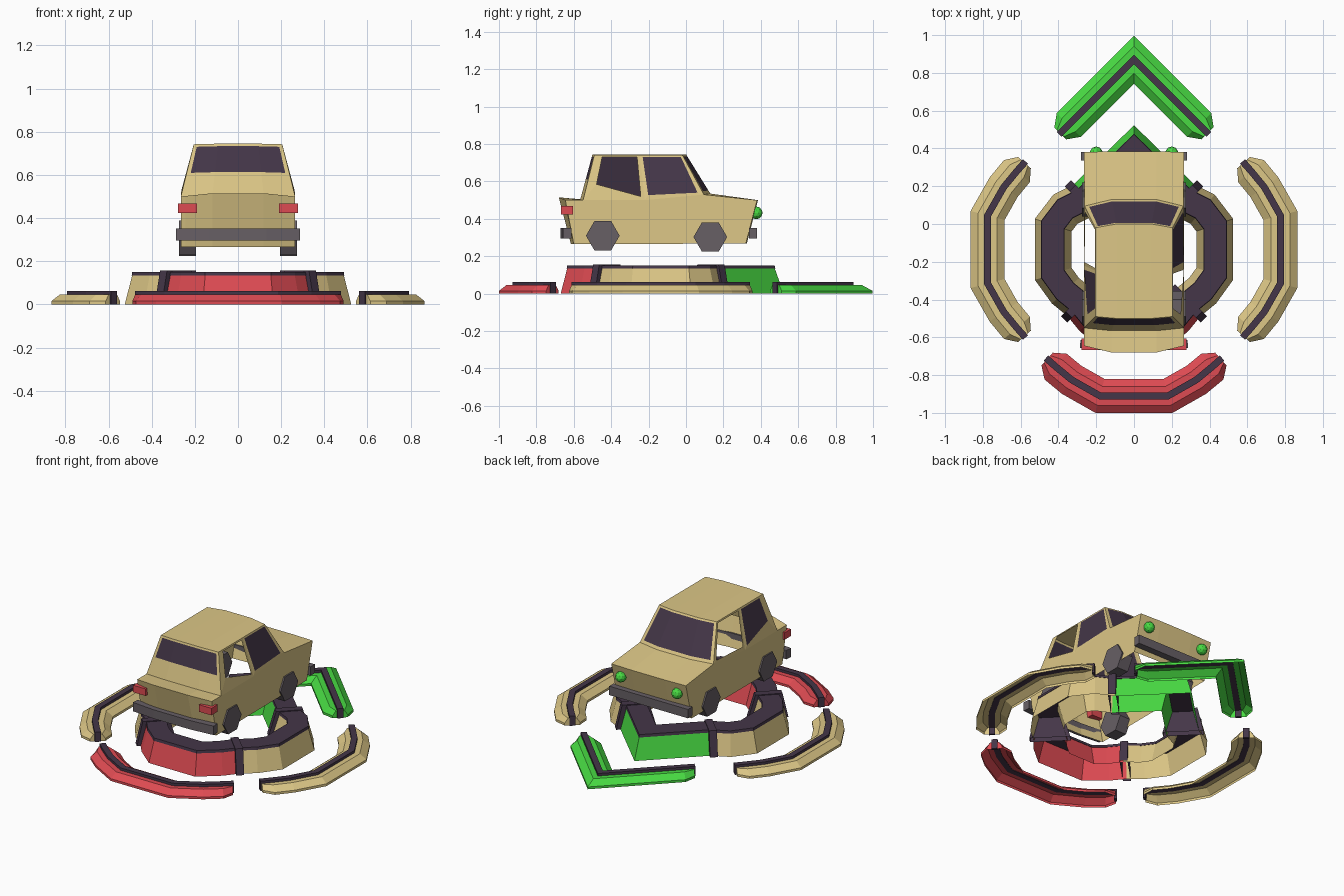
import bpy, bmesh, math
from mathutils import Vector

if "Cube" in bpy.data.objects:
    bpy.data.objects.remove(bpy.data.objects["Cube"])

CY = -0.135  # centre of the ring in y


def material(name, rgb):
    m = bpy.data.materials.new(name)
    m.diffuse_color = (*rgb, 1)
    m.use_nodes = True
    m.node_tree.nodes["Principled BSDF"].inputs["Base Color"].default_value = m.diffuse_color
    return m


TAN = material("tan", (0.72, 0.57, 0.24))
RED = material("red", (0.73, 0.07, 0.085))
GREEN = material("green", (0.065, 0.70, 0.055))
DARK = material("dark_purple", (0.058, 0.037, 0.065))
GREY = material("grey", (0.135, 0.115, 0.13))


def finish(name, bm, mats, weld=True):
    if weld:
        bmesh.ops.remove_doubles(bm, verts=bm.verts, dist=0.0005)
    bmesh.ops.recalc_face_normals(bm, faces=bm.faces)
    me = bpy.data.meshes.new(name)
    bm.to_mesh(me)
    bm.free()
    for m in mats:
        me.materials.append(m)
    ob = bpy.data.objects.new(name, me)
    bpy.context.collection.objects.link(ob)
    return ob


def sweep(name, path, section, mats, loop=False, tube=False, taper=None, rule=None):
    """Sweep an (offset, z) section along a flat path with mitred corners."""
    bm = bmesh.new()
    pts = [Vector(p) for p in path]
    n = len(pts)
    rings = []
    for i, p in enumerate(pts):
        dirs = []
        if loop or i > 0:
            dirs.append((p - pts[i - 1]).normalized())
        if loop or i < n - 1:
            dirs.append((pts[(i + 1) % n] - p).normalized())
        norms = [Vector((d.y, -d.x)) for d in dirs]
        nrm = sum(norms, Vector((0, 0))).normalized()
        nrm /= nrm.dot(norms[0])
        s = taper if taper and i in (0, n - 1) else 1
        rings.append([bm.verts.new((p.x + nrm.x * o * s, p.y + nrm.y * o * s, z))
                      for o, z in section])
    k = len(section)
    for i in range(n if loop else n - 1):
        a, b = rings[i], rings[(i + 1) % n]
        for j in range(k if tube else k - 1):
            f = bm.faces.new((a[j], a[(j + 1) % k], b[(j + 1) % k], b[j]))
            if rule:
                f.material_index = rule(f.calc_center_median())
    if not loop:
        bm.faces.new(rings[0])
        bm.faces.new(rings[-1])
    return finish(name, bm, mats)


def turn(path, deg):
    c, s = math.cos(math.radians(deg)), math.sin(math.radians(deg))
    return [(x * c - y * s, x * s + y * c + CY) for x, y in path]


def box(name, lo, hi, mat):
    bm = bmesh.new()
    bmesh.ops.create_cube(bm, size=1)
    for v in bm.verts:
        v.co = [(a + b) / 2 + c * (b - a) for a, b, c in zip(lo, hi, v.co)]
    return finish(name, bm, [mat])


# ---- inner ring: pointed at the front, faceted elsewhere ----
right = [(0.285, -0.285), (0.365, -0.22), (0.43, -0.13), (0.43, 0.13), (0.365, 0.215), (0.265, 0.265)]
left = [(-x, y) for x, y in reversed(right)]
rear = [(-0.22, -0.365), (-0.13, -0.44), (0.13, -0.44), (0.22, -0.365)]
ring = [(x, y + CY) for x, y in right + [(0, 0.525)] + left + rear]


def quadrant(c):
    x, y = c.x, c.y - CY
    return 0 if abs(x) > abs(y) else (2 if y > 0 else 1)


sweep("ring_wall_outer", ring, [(0.095, 0), (0.06, 0.136)], [TAN, RED, GREEN], loop=True, rule=quadrant)
sweep("ring_wall_inner", ring, [(-0.06, 0.136), (-0.1, 0)], [TAN, RED, GREEN], loop=True, rule=quadrant)
sweep("ring_cap", ring, [(0.063, 0.134), (0.06, 0.151), (-0.06, 0.151), (-0.063, 0.134)],
      [DARK], loop=True, tube=True)

# ---- clamps on the ring diagonals ----
for ang in (45, 135, 225, 315):
    r = 0.375 if ang < 180 else 0.403
    sweep("ring_clamp", turn([(r, -0.023), (r, 0.023)], ang),
          [(0.12, 0), (0.085, 0.156), (-0.075, 0.156), (-0.12, 0)], [DARK])

# ---- outer bumpers: three arcs and a front arrow, hollow below ----
arc = [(0.58, -0.46), (0.62, -0.415), (0.69, -0.33), (0.775, -0.18)]
arc += [(x, -y) for x, y in reversed(arc)]
arrow = [(0.39, 0.615), (0.345, 0.66), (0, 1.005), (-0.345, 0.66), (-0.39, 0.615)]
shell = [(0.09, 0), (0.09, 0.015), (0.05, 0.046), (-0.05, 0.046), (-0.09, 0.015), (-0.09, 0)]
stripe = [(0.018, 0.043), (0.018, 0.062), (-0.018, 0.062), (-0.018, 0.043)]
post = [(0.018, 0), (0.018, 0.062), (-0.018, 0.062), (-0.018, 0)]
for name, base, deg, mat in (("right", arc, 0, TAN), ("left", arc, 180, TAN),
                             ("rear", arc, 270, RED), ("front", arrow, 0, GREEN)):
    path = turn(base, deg)
    sweep(name + "_outer_segment", path, shell, [mat], taper=0.5)
    sweep(name + "_segment_stripe", path, stripe, [DARK], tube=True)
    for a, b in ((path[0], path[1]), (path[-1], path[-2])):
        a, b = Vector(a), Vector(b)
        d = (a - b).normalized()
        sweep(name + "_stripe_end", [a - d * 0.008, a + d * 0.008], post, [DARK], tube=True)

# ---- car shell: rows of (side y, centre y, side z, centre z, half width) ----
rear_low, rear_top = (-0.60, -0.615, 0.265, 0.265, 0.265), (-0.645, -0.68, 0.50, 0.515, 0.265)
trunk = (-0.55, -0.565, 0.50, 0.505, 0.265)
roof_r, roof_f = (-0.49, -0.50, 0.742, 0.745, 0.205), (-0.02, 0.0, 0.742, 0.745, 0.205)
hood = (0.095, 0.13, 0.53, 0.535, 0.262)
nose, nose_low = (0.38, 0.385, 0.50, 0.50, 0.265), (0.32, 0.325, 0.268, 0.268, 0.265)


def mix(a, b, t):
    return tuple(p + (q - p) * t for p, q in zip(a, b))


rows = [rear_low, rear_top, trunk, mix(trunk, roof_r, 0.45), mix(trunk, roof_r, 0.95),
        roof_r, roof_f, mix(roof_f, hood, 0.05), mix(roof_f, hood, 0.92), hood, nose, nose_low]
cols = (-1, -0.92, -0.45, 0.45, 0.92, 1)

bm = bmesh.new()
grid = []
for sy, cy, sz, cz, w in rows:
    line = []
    for f in cols:
        t = max(0, (abs(f) - 0.45) / 0.55)
        line.append(bm.verts.new((f * w, cy + (sy - cy) * t, cz + (sz - cz) * t)))
    grid.append(line)
for i in range(len(rows) - 1):
    for j in range(5):
        f = bm.faces.new((grid[i][j], grid[i][j + 1], grid[i + 1][j + 1], grid[i + 1][j]))
        f.material_index = int(i in (3, 7) and 1 <= j <= 3)


# side panels with window frames; one pane is left open on each side
def on_side(s, y, z):
    return (s * (0.265 - 0.06 * max(0, (z - 0.515) / 0.227)), y, z)


lower = [(-0.60, 0.265), (-0.645, 0.50), (-0.55, 0.50), (-0.22, 0.50), (0.095, 0.53), (0.38, 0.50), (0.32, 0.268)]
frames = [([(-0.55, 0.50), (-0.49, 0.742), (-0.247, 0.742), (-0.22, 0.50)],
           [(-0.478, 0.585), (-0.448, 0.732), (-0.262, 0.732), (-0.242, 0.52)]),
          ([(-0.22, 0.50), (-0.247, 0.742), (-0.02, 0.742), (0.095, 0.53)],
           [(-0.202, 0.527), (-0.232, 0.732), (-0.028, 0.732), (0.062, 0.54)])]
for s in (1, -1):
    bm.faces.new([bm.verts.new(on_side(s, *p)) for p in lower])
    for w, (out, win) in enumerate(frames):
        a = [bm.verts.new(on_side(s, *p)) for p in out]
        b = [bm.verts.new(on_side(s, *p)) for p in win]
        for k in range(4):
            m = (k + 1) % 4
            bm.faces.new((a[k], a[m], b[m], b[k]))
        if (s == 1) == (w == 1):
            bm.faces.new(b).material_index = 1
finish("car_body", bm, [TAN, DARK])

# ---- car bumpers ----
bar = [(0.022, 0.295), (0.022, 0.352), (-0.022, 0.352), (-0.022, 0.295)]
sweep("rear_bumper", [(-0.285, -0.635), (-0.13, -0.65), (0.13, -0.65), (0.285, -0.635)],
      bar, [GREY], tube=True)
sweep("front_bumper", [(0.28, 0.358), (-0.28, 0.358)], bar, [GREY], tube=True)

# ---- wheels and lamps, mirrored left and right ----
for s in (1, -1):
    for name, y, z in (("rear_wheel", -0.445, 0.31), ("front_wheel", 0.13, 0.303)):
        bpy.ops.mesh.primitive_cylinder_add(vertices=6, radius=0.09, depth=0.08,
                                            location=(s * 0.234, y, z), rotation=(0, math.pi / 2, 0))
        wheel = bpy.context.object
        wheel.name = name
        wheel.data.materials.append(GREY)
    x = sorted((s * 0.19, s * 0.278))
    box("tail_light", (x[0], -0.667, 0.423), (x[1], -0.605, 0.468), RED)
    bpy.ops.mesh.primitive_ico_sphere_add(subdivisions=2, radius=0.034, location=(s * 0.2, 0.376, 0.432))
    lamp = bpy.context.object
    lamp.name = "headlight"
    lamp.data.materials.append(GREEN)
